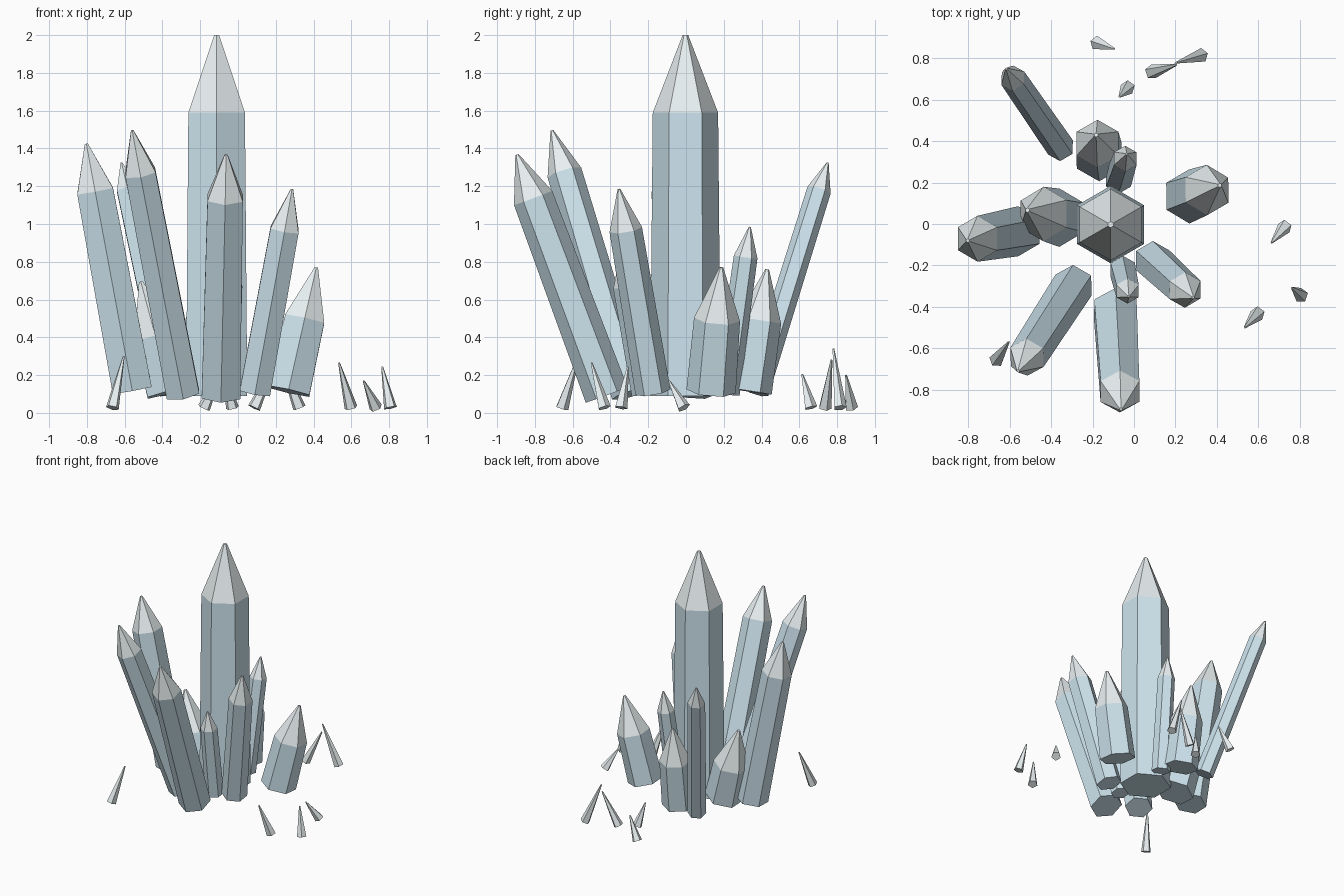
import bpy, bmesh, math
from mathutils import Vector

if "Cube" in bpy.data.objects:
    bpy.data.objects.remove(bpy.data.objects["Cube"])


def material(name, color):
    m = bpy.data.materials.new(name)
    m.diffuse_color = (*color, 1)
    m.use_nodes = True
    m.node_tree.nodes["Principled BSDF"].inputs["Base Color"].default_value = m.diffuse_color
    return m


ICE = material("ice_blue", (0.62, 0.78, 0.86))
FROST = material("frost_white", (0.82, 0.88, 0.89))


def prism(name, base, tip, sides, rings, mats):
    """Loft regular polygons along base->tip; rings = (fraction, radius)."""
    base, axis = Vector(base), Vector(tip) - Vector(base)
    turn = Vector((0, 0, 1)).rotation_difference(axis)
    bm = bmesh.new()
    loops = []
    for t, r in rings:
        ring = []
        for i in range(sides):
            a = math.tau * i / sides
            p = turn @ Vector((r * math.sin(a), r * math.cos(a), 0))
            ring.append(bm.verts.new(base + axis * t + p))
        loops.append(ring)
    for k, (lo, hi) in enumerate(zip(loops, loops[1:])):
        for i in range(sides):
            j = (i + 1) % sides
            bm.faces.new((lo[i], lo[j], hi[j], hi[i])).material_index = k
    bm.faces.new(loops[0])
    bm.faces.new(loops[-1]).material_index = len(mats) - 1
    bmesh.ops.recalc_face_normals(bm, faces=bm.faces)
    me = bpy.data.meshes.new(name)
    bm.to_mesh(me)
    bm.free()
    for m in mats:
        me.materials.append(m)
    ob = bpy.data.objects.new(name, me)
    bpy.context.collection.objects.link(ob)


# Hexagonal crystals: base, tip, shoulder fraction, base radius, shoulder radius
crystals = {
    "main_crystal": ((-.113, -.003, .09), (-.113, -.003, 2.0), .785, .187, .173),
    "left_crystal": ((-.56, -.035, .12), (-.803, -.08, 1.425), .808, .121, .111),
    "front_left_crystal": ((-.292, -.295, .10), (-.56, -.71, 1.495), .84, .101, .093),
    "front_crystal": ((-.09, -.42, .095), (-.063, -.895, 1.367), .82, .118, .108),
    "right_crystal": ((.267, .133, .115), (.415, .187, .77), .58, .131, .122),
    "back_crystal": ((-.168, .33, .115), (-.183, .43, .76), .58, .125, .117),
    "back_small_crystal": ((-.075, .215, .10), (-.035, .338, .985), .82, .069, .063),
    "back_left_crystal": ((-.355, .37, .11), (-.617, .75, 1.325), .88, .069, .064),
    "left_short_crystal": ((-.36, .03, .11), (-.515, .067, .695), .5, .141, .132),
    "front_right_crystal": ((.09, -.175, .11), (.286, -.355, 1.185), .80, .094, .087),
    "front_small_crystal": ((-.055, -.22, .10), (-.025, -.35, .81), .80, .068, .062),
}
for name, (b, t, f, r0, r1) in crystals.items():
    prism(name, b, t, 6, [(0, r0), (f, r1), (1, r1 * .085)], [ICE, FROST])

# Loose shards on the ground: base xy, then tip xyz
shards = [
    (-.18, .875, -.095, .847, .20),
    (.085, .735, .205, .77, .28),
    (.325, .815, .205, .78, .34),
    (-.03, .66, -.07, .615, .205),
    (.73, -.012, .665, -.09, .17),
    (.598, -.433, .535, -.50, .265),
    (.807, -.345, .763, -.308, .245),
    (-.665, -.657, -.605, -.57, .30),
]
for i, (x, y, tx, ty, tz) in enumerate(shards):
    prism(f"shard_{i + 1}", (x, y, .027), (tx, ty, tz), 5,
          [(0, .036), (1, .005)], [FROST])
